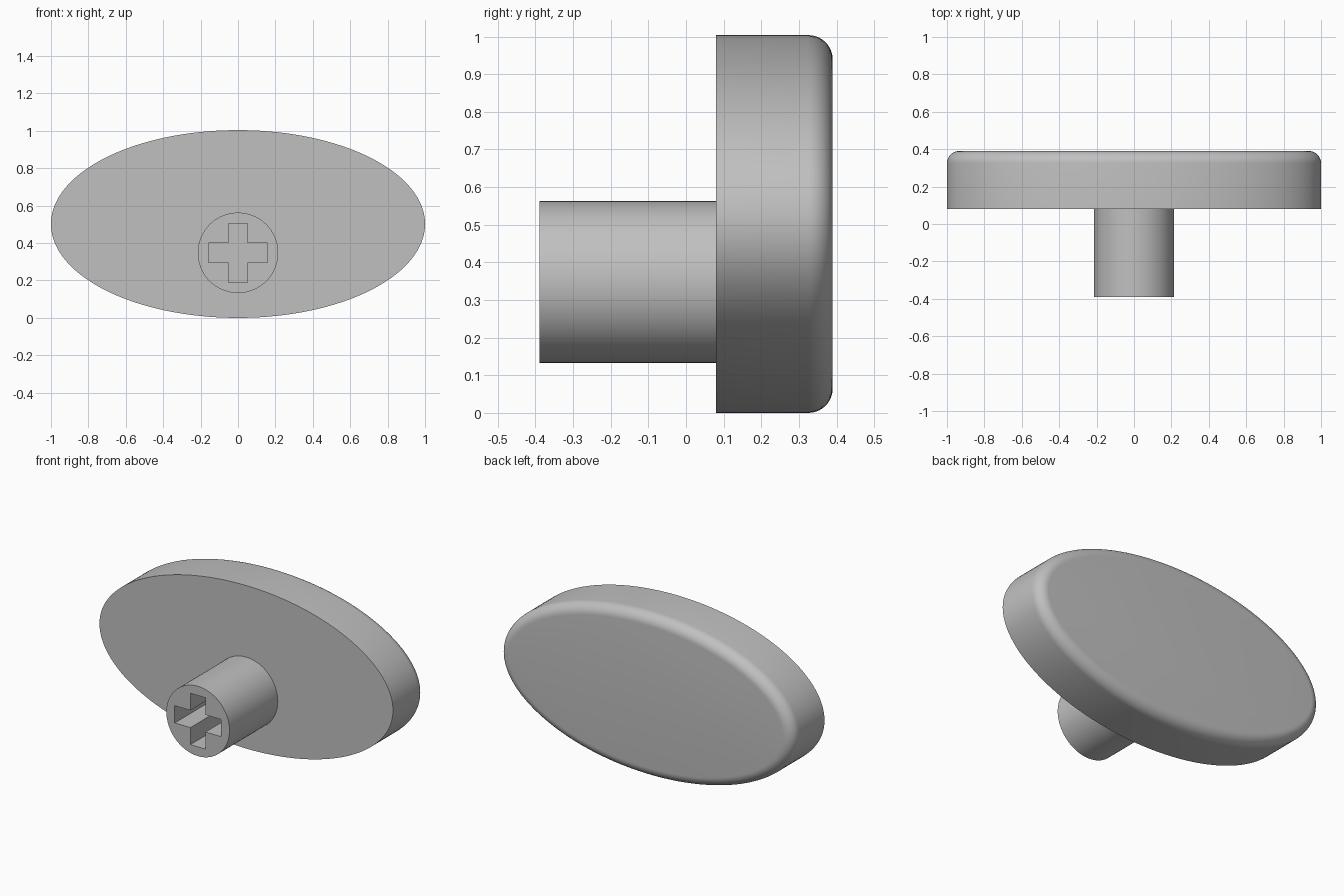
import bpy, bmesh, math
from mathutils import Matrix, Vector

cube = bpy.data.objects.get("Cube")
if cube:
    bpy.data.objects.remove(cube, do_unlink=True)

HALF_W, HALF_H = 1.0, 0.502        # elliptical plate
FRONT, SEAT, BACK = -0.39, 0.08, 0.39
FILLET, STEM_R, STEM_Z = 0.065, 0.215, 0.348

grey = bpy.data.materials.new("plain_grey")
grey.use_nodes = True
COLOUR = (0.53, 0.53, 0.53, 1)
grey.diffuse_color = COLOUR
grey.node_tree.nodes["Principled BSDF"].inputs["Base Color"].default_value = COLOUR


def make_object(name, bm):
    bmesh.ops.recalc_face_normals(bm, faces=bm.faces)
    mesh = bpy.data.meshes.new(name)
    bm.to_mesh(mesh)
    bm.free()
    mesh.materials.append(grey)
    obj = bpy.data.objects.new(name, mesh)
    bpy.context.collection.objects.link(obj)
    return obj


def activate(obj):
    bpy.ops.object.select_all(action='DESELECT')
    obj.select_set(True)
    bpy.context.view_layer.objects.active = obj


def loft(bm, rings):
    """Skin a stack of closed rings and cap both ends."""
    loops = [[bm.verts.new(p) for p in ring] for ring in rings]
    n = len(loops[0])
    for a, b in zip(loops, loops[1:]):
        for i in range(n):
            j = (i + 1) % n
            bm.faces.new((a[i], a[j], b[j], b[i]))
    bm.faces.new(loops[0])
    bm.faces.new(loops[-1])


def ellipse(inset, y, n=160):
    """Ellipse outline moved inward along its normals."""
    ring = []
    for i in range(n):
        t = math.tau * i / n
        c, s = math.cos(t), math.sin(t)
        normal = Vector((c / HALF_W, 0, s / HALF_H)).normalized()
        ring.append(Vector((HALF_W * c, y, HALF_H * (1 + s))) - normal * inset)
    return ring


# Oval plate with a rounded rear rim
bm = bmesh.new()
rings = [ellipse(0, SEAT)]
STEPS = 10
for k in range(STEPS + 1):
    a = math.pi / 2 * k / STEPS
    rings.append(ellipse(FILLET * (1 - math.cos(a)),
                         BACK - FILLET * (1 - math.sin(a))))
loft(bm, rings)
plate = make_object("oval_plate", bm)

# Round stem, seated slightly into the plate
bm = bmesh.new()
end = SEAT + 0.01
bmesh.ops.create_cone(
    bm, cap_ends=True, segments=96, radius1=STEM_R, radius2=STEM_R, depth=end - FRONT,
    matrix=Matrix.Translation((0, (FRONT + end) / 2, STEM_Z))
    @ Matrix.Rotation(math.pi / 2, 4, 'X'))
stem = make_object("stem", bm)

# Cross-shaped socket cut into the stem
ARM, HALF_BAR_X, HALF_BAR_Z, DEPTH = 0.158, 0.051, 0.053, 0.31
bx, bz = HALF_BAR_X, HALF_BAR_Z
quarter = [(ARM, bz), (bx, bz), (bx, ARM)]
mirrored = [(-x, z) for x, z in reversed(quarter)]
upper = quarter + mirrored
outline = upper + [(x, -z) for x, z in reversed(upper)]
bm = bmesh.new()
loft(bm, [[(x, y, STEM_Z + z) for x, z in outline]
          for y in (FRONT - 0.1, FRONT + DEPTH)])
cutter = make_object("cross_cutter", bm)
cutter.hide_render = True
cut = stem.modifiers.new("socket", 'BOOLEAN')
cut.operation, cut.solver, cut.object = 'DIFFERENCE', 'EXACT', cutter
activate(stem)
bpy.ops.object.modifier_apply(modifier=cut.name)
bpy.data.objects.remove(cutter, do_unlink=True)

# Smooth the curved walls, keep the edges crisp
for obj in (plate, stem):
    activate(obj)
    bpy.ops.object.shade_smooth_by_angle(angle=math.radians(35))
